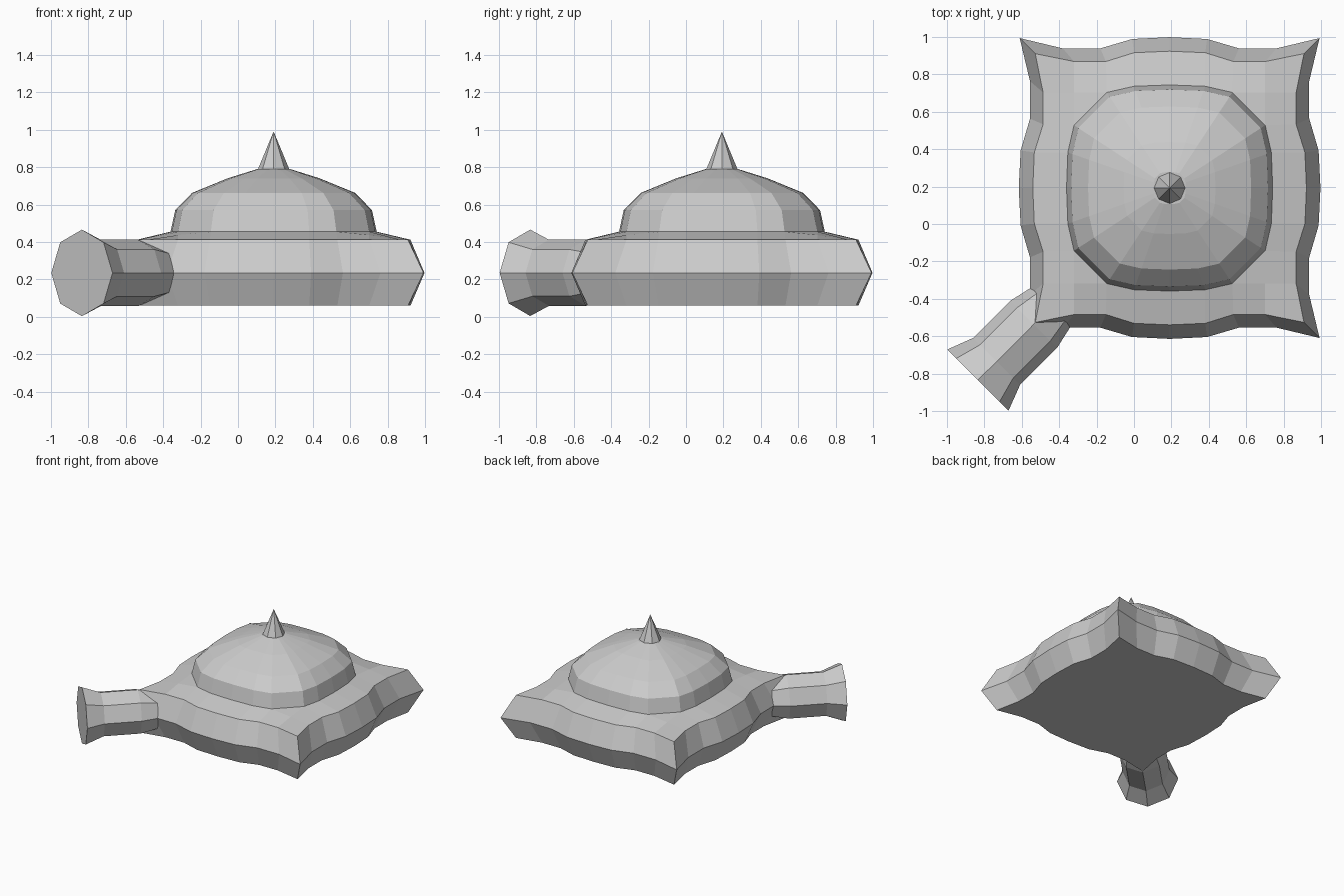
import bpy, bmesh, math
from mathutils import Vector, Matrix

if "Cube" in bpy.data.objects:
    bpy.data.objects.remove(bpy.data.objects["Cube"])

CX, CY, AXIS_Z = 0.19, 0.192, 0.235


def ring4(bm, side, z, scale=1.0):
    """Repeat one front-side profile around four sides, counter-clockwise."""
    out = []
    for k in range(4):
        rot = Matrix.Rotation(k * math.pi / 2, 3, 'Z')
        for x, y in side:
            p = rot @ Vector((x * scale, -y * scale, 0))
            out.append(bm.verts.new((p.x + CX, p.y + CY, z)))
    return out


def bridge(bm, a, b):
    n = len(a)
    for i in range(n):
        j = (i + 1) % n
        bm.faces.new((a[i], a[j], b[j], b[i]))


def finish(bm, name):
    bmesh.ops.recalc_face_normals(bm, faces=bm.faces[:])
    me = bpy.data.meshes.new(name)
    bm.to_mesh(me)
    bm.free()
    ob = bpy.data.objects.new(name, me)
    bpy.context.collection.objects.link(ob)
    return ob


def mirror_side(half):
    return [(-x, y) for x, y in half] + [(0, half[-1][2] if len(half[-1]) > 2 else 0)]


# Wavy side profiles, starting at the left corner
mid_side = [(-.8, .8), (-.57, .745), (-.37, .745), (-.2, .795), (0, .805),
            (.2, .795), (.37, .745), (.57, .745)]
rim_side = [(-.717, .717), (-.51, .675), (-.34, .675), (-.19, .722), (0, .73),
            (.19, .722), (.34, .675), (.51, .675)]
dome_side = [(-.335, .51), (-.19, .543), (0, .55), (.19, .543), (.335, .51)]

# Hull: flat bottom, bulging pointed edge, sloping deck up to the dome
bm = bmesh.new()
low = ring4(bm, rim_side, 0.06)
mid = ring4(bm, mid_side, AXIS_Z)
rim = ring4(bm, rim_side, 0.412)
inner = ring4(bm, dome_side, 0.455)
corner = ring4(bm, [(-.51, .51)], 0.437)
bm.faces.new(low[::-1])
bridge(bm, low, mid)
bridge(bm, mid, rim)
for k in range(4):
    r, d, c = 8 * k, 5 * k, corner[k]
    for i in range(4):
        bm.faces.new((rim[r + 2 + i], rim[r + 3 + i], inner[d + i + 1], inner[d + i]))
    bm.faces.new((rim[r - 2], rim[r - 1], c, inner[d - 1]))
    bm.faces.new((rim[r - 1], rim[r], rim[r + 1], c))
    bm.faces.new((rim[r + 1], rim[r + 2], inner[d], c))
    bm.faces.new((c, inner[d], inner[d - 1]))

# Dome grown from the inner edge of the deck
prev = inner
for radius, z in [(.525, .57), (.435, .662), (.245, .74), (.085, .79)]:
    cur = ring4(bm, dome_side, z, radius / .55)
    bridge(bm, prev, cur)
    prev = cur
bm.faces.new(prev)
finish(bm, "hull_and_dome")

# Spike on the dome
bm = bmesh.new()
bmesh.ops.create_cone(bm, cap_ends=True, segments=8, radius1=.083, radius2=0, depth=.2,
                      matrix=Matrix.Translation((CX, CY, .89)))
finish(bm, "top_spike")

# Flared octagonal nozzle along the front-left diagonal
bm = bmesh.new()
rings = []
for c, radius in [(-.36, .12), (-.45, .15), (-.535, .177), (-.733, .177), (-.833, .231)]:
    ring = []
    for i in range(8):
        a = i * math.pi / 4
        h = radius * math.cos(a) * math.sqrt(.5)
        ring.append(bm.verts.new((c + h, c - h, AXIS_Z + radius * math.sin(a))))
    rings.append(ring)
for a, b in zip(rings, rings[1:]):
    bridge(bm, a, b)
bm.faces.new(rings[0])
bm.faces.new(rings[-1])
finish(bm, "nozzle")
